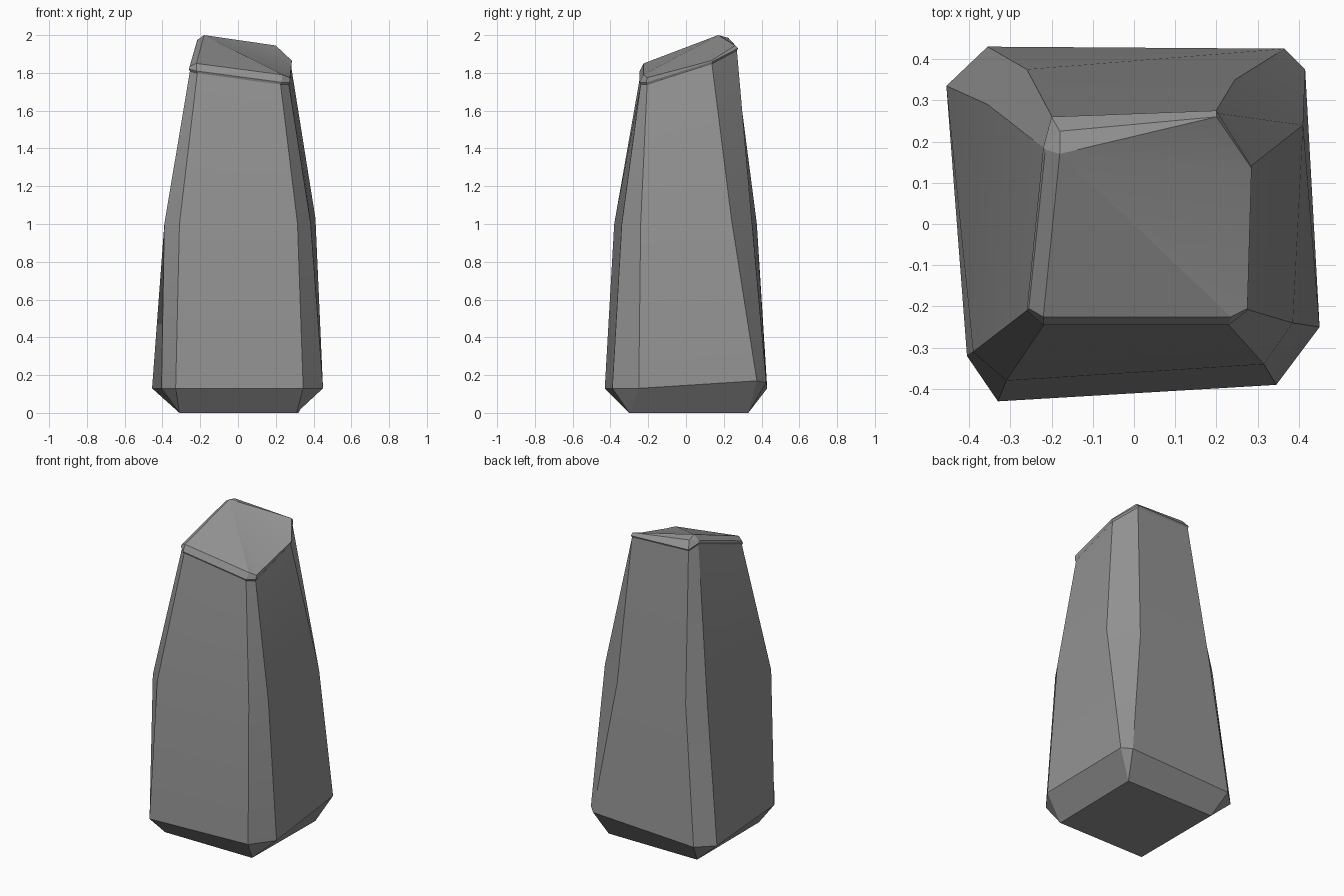
import bpy
import bmesh
import math
from mathutils import Vector

default_cube = bpy.data.objects.get("Cube")
if default_cube:
    bpy.data.objects.remove(default_cube, do_unlink=True)


def flat_material(name, colour):
    material = bpy.data.materials.new(name)
    material.use_nodes = True
    material.diffuse_color = colour
    shader = material.node_tree.nodes["Principled BSDF"]
    shader.inputs["Base Color"].default_value = colour
    shader.inputs["Roughness"].default_value = 0.9
    return material


def add_ring(mesh, points):
    return [mesh.verts.new(point) for point in points]


def bridge_rings(mesh, lower, upper):
    """Join two rings that have the same number of corners."""
    count = len(lower)
    for i in range(count):
        j = (i + 1) % count
        mesh.faces.new((lower[i], lower[j], upper[j], upper[i]))


# Outlines run counter-clockwise, two points per chamfered corner,
# starting at the front edge on the -x side.
underside = [(-.31, -.3, 0), (.31, -.3, 0), (.32, .33, 0), (-.31, .33, 0)]
foot = [(-.33, -.43, .13), (.345, -.39, .13), (.45, -.25, .13), (.415, .375, .17),
        (.365, .425, .16), (-.355, .43, .13), (-.455, .335, .13), (-.405, -.32, .13)]
waist = [(-.31, -.38, 1), (.315, -.34, 1), (.385, -.24, 1), (.41, .24, 1.03),
         (.245, .35, 1), (-.26, .375, 1), (-.355, .29, 1), (-.39, -.31, 1)]
rim = [(-.22, -.245, 1.81), (.23, -.245, 1.75), (.275, -.21, 1.75), (.285, .14, 1.86),
       (.2, .275, 1.93), (-.2, .26, 1.94), (-.22, .185, 1.96), (-.26, -.21, 1.82)]
crown = [(-.22, -.225, 1.85), (.235, -.225, 1.79), (.275, -.205, 1.775), (.285, .135, 1.865),
         (.2, .26, 1.945), (-.18, .225, 1.985), (-.215, .18, 1.975), (-.255, -.205, 1.835)]
peak = (-.18, .17, 2)

# The neck tucks in slightly under the rim
neck = [Vector((x * .98, y * .98, z - .012)) for x, y, z in rim]

mesh = bmesh.new()
corners = add_ring(mesh, underside)
rings = [add_ring(mesh, outline) for outline in (foot, waist, neck, rim, crown)]

# Tapering sides
for lower, upper in zip(rings, rings[1:]):
    bridge_rings(mesh, lower, upper)

# Bevelled foot: four sloping sides and four corner triangles
mesh.faces.new(corners)
foot_ring = rings[0]
for side, corner in enumerate(corners):
    following = corners[(side + 1) % len(corners)]
    start, end = foot_ring[side * 2], foot_ring[side * 2 + 1]
    mesh.faces.new((corner, following, end, start))
    mesh.faces.new((corner, start, foot_ring[side * 2 - 1]))

# Slanted top, fanned out from the highest point
top = mesh.verts.new(peak)
crown_ring = rings[-1]
for i, vertex in enumerate(crown_ring):
    mesh.faces.new((vertex, crown_ring[(i + 1) % len(crown_ring)], top))

bmesh.ops.recalc_face_normals(mesh, faces=mesh.faces)

# Stone pillar object
data = bpy.data.meshes.new("stone_pillar")
mesh.to_mesh(data)
mesh.free()
data.materials.append(flat_material("grey stone", (.29, .29, .29, 1)))
pillar = bpy.data.objects.new("stone_pillar", data)
bpy.context.collection.objects.link(pillar)

# Soft shading over the gentle bends, crisp chamfers
bpy.ops.object.select_all(action="DESELECT")
pillar.select_set(True)
bpy.context.view_layer.objects.active = pillar
bpy.ops.object.shade_smooth_by_angle(angle=math.radians(15))
